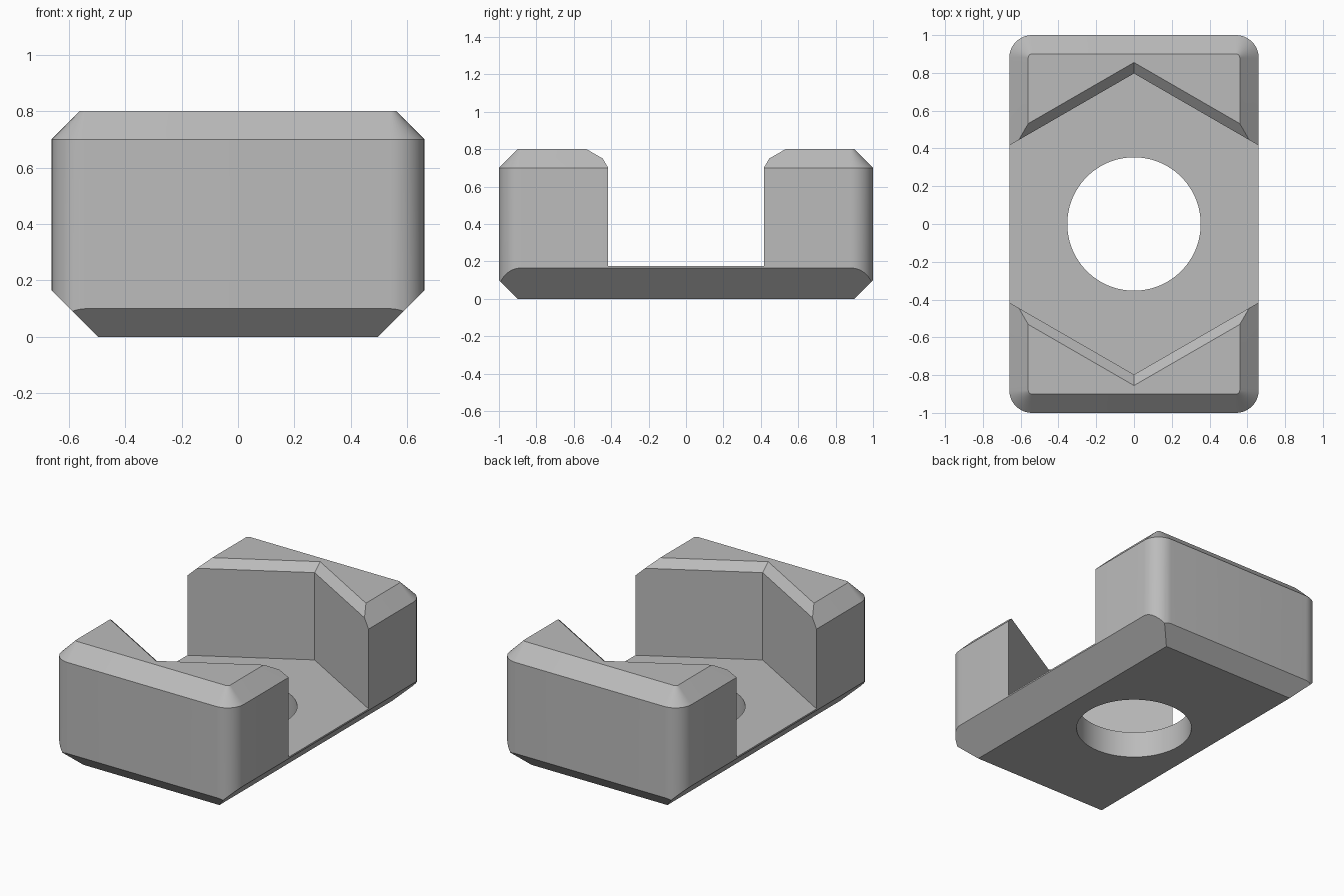
import bpy, bmesh
from math import sin, cos, pi, tan, radians
from mathutils import Vector

if "Cube" in bpy.data.objects:
    bpy.data.objects.remove(bpy.data.objects["Cube"], do_unlink=True)

HX, HY, H = 0.66, 1.0, 0.8

grey = bpy.data.materials.new("plain_grey")
grey.use_nodes = True
colour = (0.5, 0.5, 0.5, 1)
grey.diffuse_color = colour
grey.node_tree.nodes["Principled BSDF"].inputs["Base Color"].default_value = colour


def rounded_rect(inset, radius, steps=12):
    """Outline of the block, pulled in by inset."""
    cx, cy = HX - inset - radius, HY - inset - radius
    points = []
    for q, (sx, sy) in enumerate([(1, 1), (-1, 1), (-1, -1), (1, -1)]):
        for i in range(steps + 1):
            a = (q + i / steps) * pi / 2
            points.append((sx * cx + radius * cos(a), sy * cy + radius * sin(a)))
    return points


def slot_outline(grow):
    """Six-sided slot with a point at front and back."""
    tip = 0.797 + grow
    side = tip - tan(radians(30))
    return [(1, -side), (1, side), (0, tip), (-1, side), (-1, -side), (0, -tip)]


def loft(name, sections):
    """Solid through matching outlines at rising heights."""
    bm = bmesh.new()
    rings = [[bm.verts.new((x, y, z)) for x, y in pts] for z, pts in sections]
    n = len(rings[0])
    for low, high in zip(rings, rings[1:]):
        for i in range(n):
            j = (i + 1) % n
            bm.faces.new((low[i], low[j], high[j], high[i]))
    bm.faces.new(rings[0][::-1])
    bm.faces.new(rings[-1])
    return finish(name, bm)


def finish(name, bm):
    bmesh.ops.recalc_face_normals(bm, faces=bm.faces)
    mesh = bpy.data.meshes.new(name)
    bm.to_mesh(mesh)
    bm.free()
    mesh.materials.append(grey)
    obj = bpy.data.objects.new(name, mesh)
    bpy.context.collection.objects.link(obj)
    return obj


# Block with rounded corners and a bevelled top
block = loft("slotted_block", [(0, rounded_rect(0, 0.12)),
                               (H - 0.1, rounded_rect(0, 0.12)),
                               (H, rounded_rect(0.1, 0.02))])

# Flat 45 degree cuts along the bottom edges
bm = bmesh.new()
bm.from_mesh(block.data)
for point, normal in [((HX - 0.165, 0, 0), (1, 0, -1)), ((0, HY - 0.1, 0), (0, 1, -1))]:
    for s in (1, -1):
        p, d = Vector(point) * s, Vector((normal[0] * s, normal[1] * s, normal[2]))
        cut = bmesh.ops.bisect_plane(bm, geom=bm.verts[:] + bm.edges[:] + bm.faces[:],
                                     plane_co=p, plane_no=d, clear_outer=True)
        edges = [e for e in cut["geom_cut"] if isinstance(e, bmesh.types.BMEdge)]
        bmesh.ops.contextual_create(bm, geom=edges)
bmesh.ops.recalc_face_normals(bm, faces=bm.faces)
bm.to_mesh(block.data)
bm.free()

# Slot cutter, flared at the top for the chamfer
slot = loft("slot_cutter", [(0.175, slot_outline(0)), (0.75, slot_outline(0)),
                            (0.9, slot_outline(0.174))])

# Round hole cutter
bm = bmesh.new()
bmesh.ops.create_cone(bm, cap_ends=True, segments=96, radius1=0.353, radius2=0.353, depth=1)
hole = finish("hole_cutter", bm)

bpy.ops.object.select_all(action="DESELECT")
bpy.context.view_layer.objects.active = block
block.select_set(True)
for cutter in (slot, hole):
    cutter.hide_render = True
    mod = block.modifiers.new(cutter.name, "BOOLEAN")
    mod.operation = "DIFFERENCE"
    mod.solver = "EXACT"
    mod.object = cutter
    bpy.ops.object.modifier_apply(modifier=mod.name)
    bpy.data.objects.remove(cutter, do_unlink=True)

bpy.ops.object.shade_smooth_by_angle(angle=radians(25))
